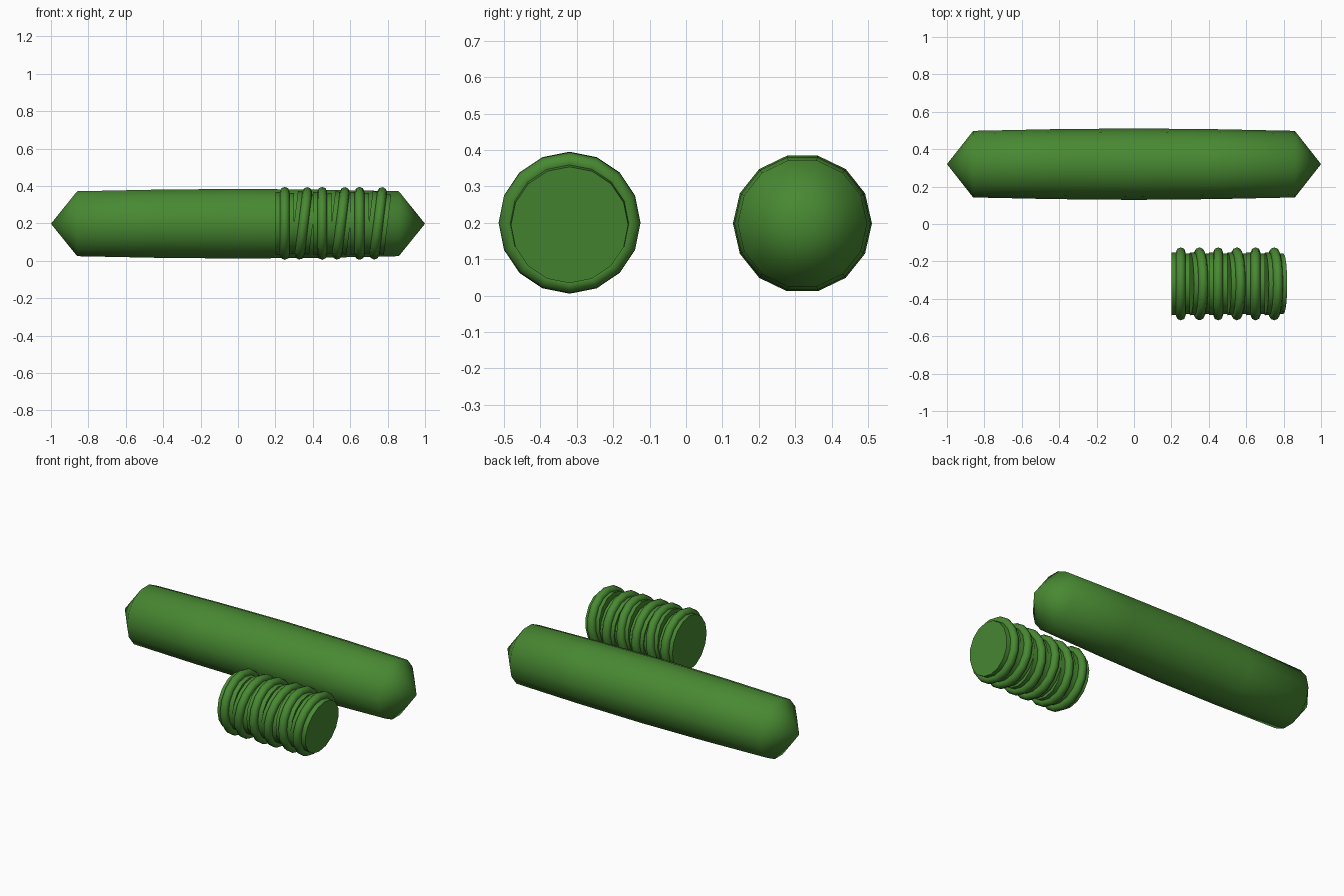
import bpy, bmesh, math
from mathutils import Matrix, Vector

if "Cube" in bpy.data.objects:
    bpy.data.objects.remove(bpy.data.objects["Cube"])

green = bpy.data.materials.new("cucumber green")
green.diffuse_color = (0.065, 0.25, 0.032, 1)
green.use_nodes = True
green.node_tree.nodes["Principled BSDF"].inputs["Base Color"].default_value = green.diffuse_color


def lathe(name, profile, sides, loc, tilt=0, closed=False, angle=35):
    """Revolve (x, radius) points around the x axis."""
    bm = bmesh.new()
    rings = []
    for x, r in profile:
        if r == 0:
            rings.append([bm.verts.new((x, 0, 0))])
        else:
            rings.append([bm.verts.new((x, r * math.cos(2 * math.pi * k / sides),
                                        r * math.sin(2 * math.pi * k / sides)))
                          for k in range(sides)])
    pairs = list(zip(rings, rings[1:]))
    if closed:
        pairs.append((rings[-1], rings[0]))
    for a, b in pairs:
        for k in range(sides):
            n = (k + 1) % sides
            if len(a) == 1:
                bm.faces.new((a[0], b[n], b[k]))
            elif len(b) == 1:
                bm.faces.new((a[k], a[n], b[0]))
            else:
                bm.faces.new((a[k], a[n], b[n], b[k]))
    bmesh.ops.recalc_face_normals(bm, faces=bm.faces[:])
    me = bpy.data.meshes.new(name)
    bm.to_mesh(me)
    bm.free()
    me.materials.append(green)
    ob = bpy.data.objects.new(name, me)
    ob.location = loc
    ob.rotation_euler = (0, tilt, 0)
    bpy.context.collection.objects.link(ob)
    bpy.ops.object.select_all(action='DESELECT')
    ob.select_set(True)
    bpy.context.view_layer.objects.active = ob
    bpy.ops.object.shade_smooth_by_angle(angle=math.radians(angle))
    return ob


# whole cucumber with pointed ends
lathe("whole_cucumber",
      [(-1, 0), (-0.86, 0.178), (-0.43, 0.187), (0, 0.191),
       (0.43, 0.187), (0.86, 0.178), (1, 0)], 14, (0, 0.32, 0.198), angle=75)

# row of slices, every second one leaning, each with a raised rind
for i in range(6):
    loc = (0.25 + 0.1 * i, -0.32, 0.2)
    tilt = math.radians(7) if i % 2 else 0
    lathe(f"slice_{i + 1}", [(-0.05, 0), (-0.05, 0.168), (0.05, 0.161), (0.05, 0)],
          16, loc, tilt)
    rind = [(0.026 * math.cos(a), 0.169 + 0.026 * math.sin(a))
            for a in (2 * math.pi * (j + 0.0) / 8 for j in range(8))]
    lathe(f"slice_rind_{i + 1}", rind, 16, loc, tilt, closed=True, angle=60)
